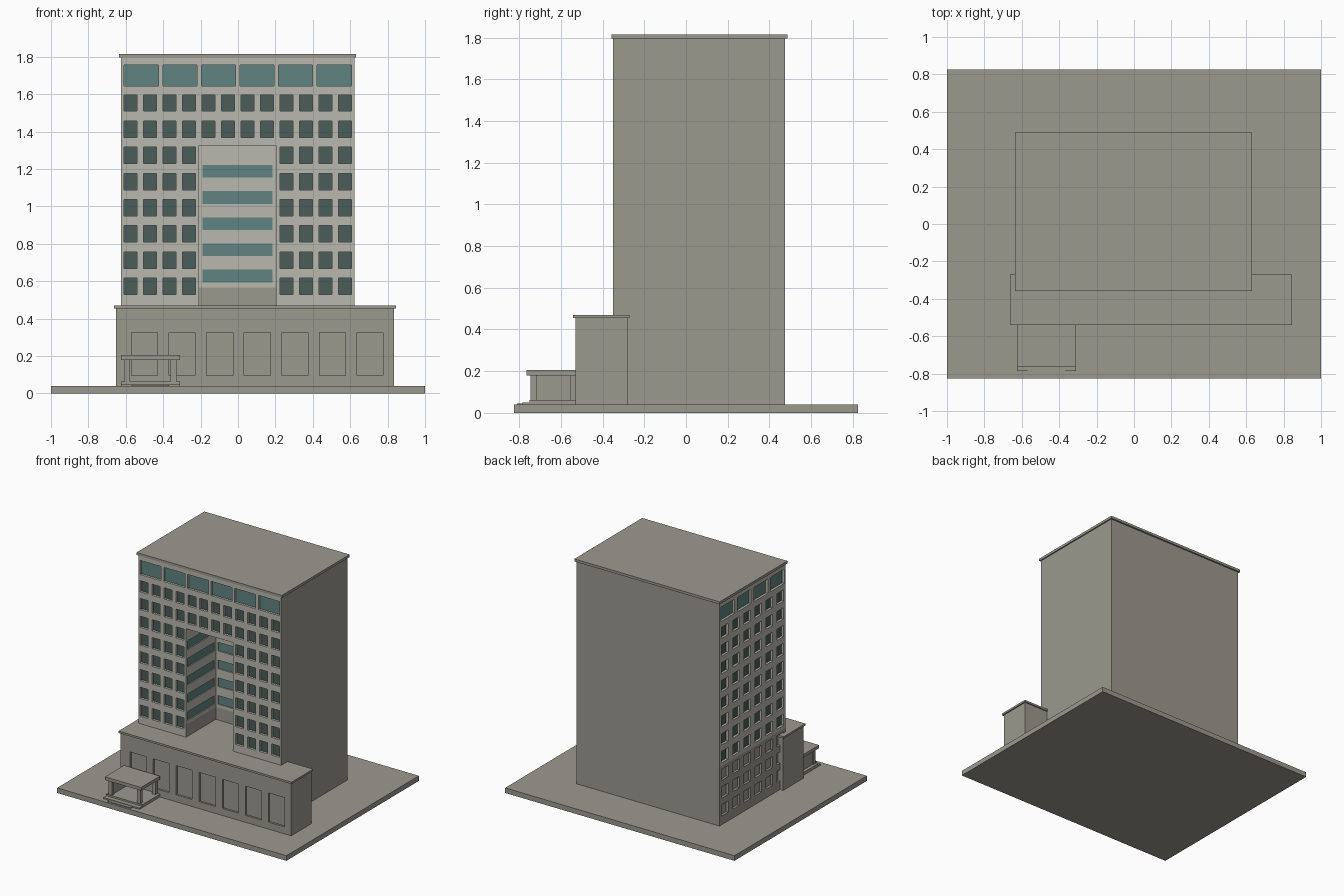
import bpy, bmesh
from mathutils import Vector

if "Cube" in bpy.data.objects:
    bpy.data.objects.remove(bpy.data.objects["Cube"])


def material(name, r, g, b):
    m = bpy.data.materials.new(name)
    m.diffuse_color = (r, g, b, 1)
    m.use_nodes = True
    m.node_tree.nodes["Principled BSDF"].inputs["Base Color"].default_value = m.diffuse_color
    return m


MATS = [material("concrete", .33, .32, .275), material("pale facade", .49, .485, .43),
        material("teal glass", .118, .23, .22), material("dark glass", .07, .108, .1)]
CONCRETE, PALE, TEAL, DARK = range(4)
X, Y, Z = Vector((1, 0, 0)), Vector((0, 1, 0)), Vector((0, 0, 1))


def finish(bm, name):
    me = bpy.data.meshes.new(name)
    bm.to_mesh(me)
    bm.free()
    for m in MATS:
        me.materials.append(m)
    ob = bpy.data.objects.new(name, me)
    bpy.context.collection.objects.link(ob)
    return ob


def quad(bm, pts, facing, mat):
    """Four-sided face turned towards the given direction."""
    f = bm.faces.new([bm.verts.new(p) for p in pts])
    f.normal_update()
    if f.normal.dot(facing) < 0:
        f.normal_flip()
    f.material_index = mat


def shell(bm, lo, hi, skip=(), mat=CONCRETE):
    """Box made of separate sides; skip holds (axis, side) pairs left open."""
    for a in range(3):
        for s in (0, 1):
            if (a, s) in skip:
                continue
            b, c = [i for i in range(3) if i != a]
            pts = []
            for tb, tc in ((0, 0), (1, 0), (1, 1), (0, 1)):
                p = [0, 0, 0]
                p[a], p[b], p[c] = (lo, hi)[s][a], (lo, hi)[tb][b], (lo, hi)[tc][c]
                pts.append(p)
            quad(bm, pts, (X, Y, Z)[a] * (2 * s - 1), mat)


def box(name, x0, x1, y0, y1, z0, z1):
    bm = bmesh.new()
    shell(bm, (x0, y0, z0), (x1, y1, z1))
    bmesh.ops.remove_doubles(bm, verts=bm.verts, dist=1e-5)
    return finish(bm, name)


def wall_row(bm, origin, along, out, u0, u1, z0, z1, spans=(), wz=(0, 0),
             wall=PALE, glass=DARK, depth=.018):
    """Horizontal strip of wall with a row of recessed openings."""
    def p(u, z, d=0):
        return origin + along * u + Z * z - out * d

    def rect(a, b, c, d, mat, deep=0):
        quad(bm, [p(a, c, deep), p(b, c, deep), p(b, d, deep), p(a, d, deep)], out, mat)

    if not spans:
        rect(u0, u1, z0, z1, wall)
        return
    za, zb = wz
    rect(u0, u1, z0, za, wall)
    rect(u0, u1, zb, z1, wall)
    edge = u0
    for a, b in spans:
        rect(edge, a, za, zb, wall)
        rect(a, b, za, zb, glass, depth)
        for u, n in ((a, along), (b, -along)):
            quad(bm, [p(u, za), p(u, zb), p(u, zb, depth), p(u, za, depth)], n, wall)
        for z, n in ((za, Z), (zb, -Z)):
            quad(bm, [p(a, z), p(b, z), p(b, z, depth), p(a, z, depth)], n, wall)
        edge = b
    rect(edge, u1, za, zb, wall)


def spans(first, pitch, count, width):
    return [(first + pitch * i - width / 2, first + pitch * i + width / 2) for i in range(count)]


# Ground slab
box("ground_slab", -1, 1, -.825, .825, 0, .04)

# Tower with windowed front and left walls, plain right and back walls
L, R, F, B, TOP = -.625, .622, -.35, .475, 1.795
NL, NR, NT, NB, ND = -.208, .203, 1.325, .47, .02   # niche limits
bm = bmesh.new()
shell(bm, (L, F, .04), (R, B, TOP), skip=((0, 0), (1, 0)))
front, left = Vector((0, F, 0)), Vector((L, 0, 0))
edges = [1.623 - .14 * i for i in range(12)]
edges[2] = NT
small = spans(-.575, .1042, 12, .07)
side_small = spans(F + .069, .1375, 6, .082)

wall_row(bm, front, X, -Y, L, R, edges[0], TOP, spans(-.517, .2062, 6, .183), (1.645, 1.757), glass=TEAL)
wall_row(bm, left, Y, -X, F, B, edges[0], TOP, spans(F + .103, .2062, 4, .17), (1.645, 1.757), glass=TEAL)
for i in range(11):
    zc = 1.553 - .14 * i
    z0, z1, wz = edges[i + 1], edges[i], (zc - .044, zc + .044)
    low = i >= 8
    wall_row(bm, left, Y, -X, F, B, z0, z1, side_small, wz,
             CONCRETE if low else PALE, CONCRETE if low else DARK)
    if i < 2:
        wall_row(bm, front, X, -Y, L, R, z0, z1, small, wz)
    elif i < 8:
        wall_row(bm, front, X, -Y, L, NL, z0, z1, small[:4], wz)
        wall_row(bm, front, X, -Y, NR, R, z0, z1, small[8:], wz)
wall_row(bm, left, Y, -X, F, B, .04, edges[11], wall=CONCRETE)
for a, b in ((L, NL), (NR, R)):
    wall_row(bm, front, X, -Y, a, b, .04, edges[8])
wall_row(bm, front, X, -Y, NL, NR, .04, NB)

# Niche: floor, ceiling and three banded walls
for z, n in ((NB, Z), (NT, -Z)):
    quad(bm, [(NL, F, z), (NR, F, z), (NR, ND, z), (NL, ND, z)], n, CONCRETE)
for origin, along, out, a, b in ((Vector((0, ND, 0)), X, -Y, NL, NR),
                                 (Vector((NL, 0, 0)), Y, X, F, ND),
                                 (Vector((NR, 0, 0)), Y, -X, F, ND)):
    wall_row(bm, origin, along, out, a, b, NB, .567, wall=CONCRETE)
    for i in range(5):
        zc = .628 + .14 * i
        z0 = .567 if i == 0 else zc - .07
        z1 = NT if i == 4 else zc + .07
        wall_row(bm, origin, along, out, a, b, z0, z1, [(a + .018, b - .018)],
                 (zc - .034, zc + .034), glass=TEAL, depth=.008)
finish(bm, "tower")
box("tower_roof", -.635, .632, -.357, .488, TOP, 1.815)

# Podium with seven blind window recesses
bm = bmesh.new()
shell(bm, (-.652, -.53, .04), (.835, -.28, .455), skip=((1, 0),))
wall_row(bm, Vector((0, -.53, 0)), X, -Y, -.652, .835, .04, .455,
         spans(-.5, .201, 7, .14), (.095, .325), CONCRETE, CONCRETE, .015)
finish(bm, "podium")
box("podium_roof", -.663, .845, -.541, -.27, .455, .47)

# Entrance porch: canopy, platform, steps, posts and side wall
box("porch_canopy", -.625, -.31, -.765, -.53, .18, .205)
box("porch_platform", -.625, -.31, -.75, -.53, .04, .063)
box("porch_lower_step", -.625, -.31, -.785, -.75, .04, .05)
box("porch_front_step", -.57, -.37, -.81, -.785, .04, .046)
for x in (-.608, -.36):
    for y in (-.745, -.557):
        box("porch_post", x, x + .03, y, y + .027, .063, .18)
box("porch_side_wall", -.6, -.585, -.72, -.555, .063, .18)
